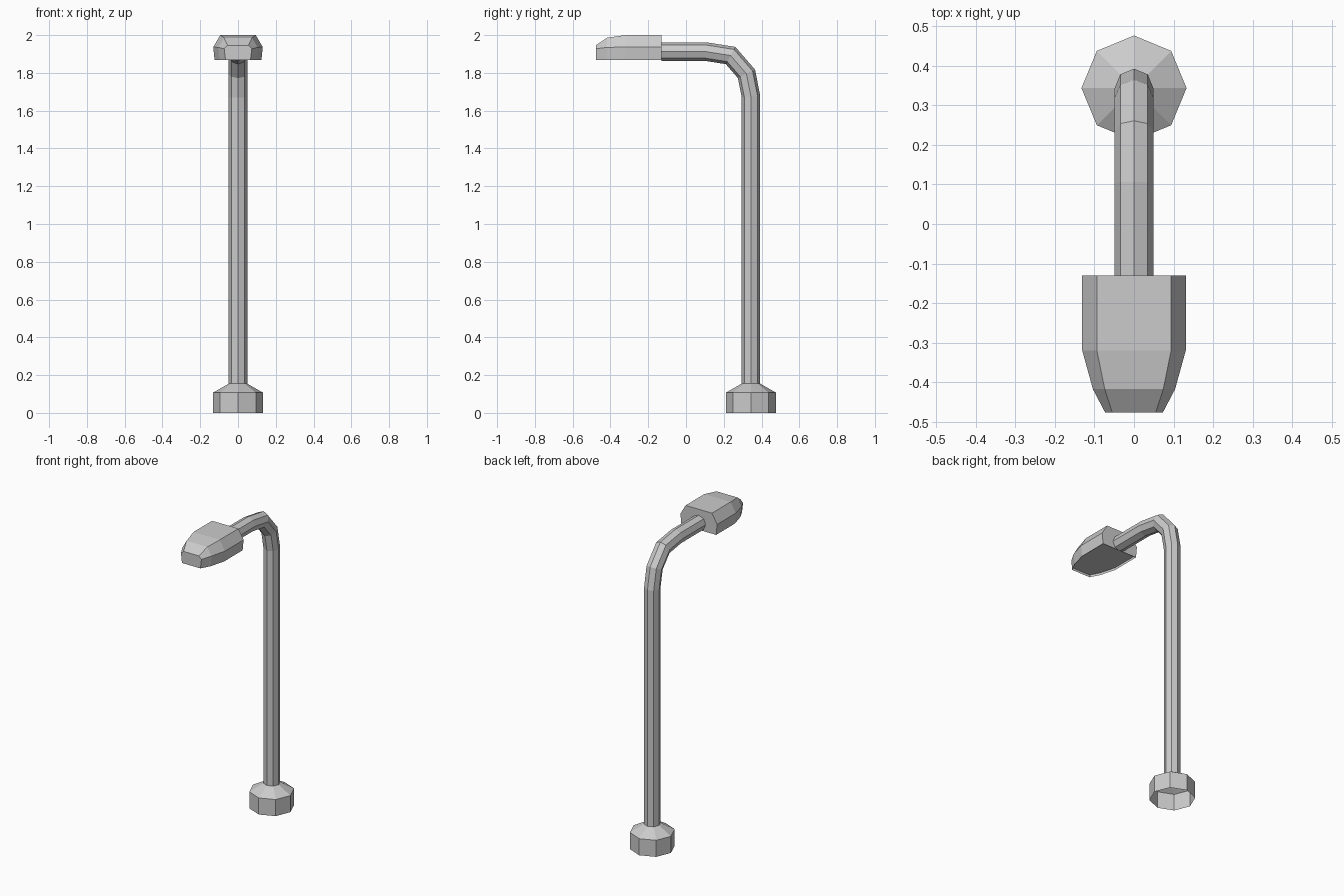
import bpy, math
from mathutils import Vector

if "Cube" in bpy.data.objects:
    bpy.data.objects.remove(bpy.data.objects["Cube"])


def make(name, verts, faces):
    me = bpy.data.meshes.new(name)
    me.from_pydata([tuple(v) for v in verts], [], faces)
    me.update()
    ob = bpy.data.objects.new(name, me)
    bpy.context.collection.objects.link(ob)
    return ob


def loft(rings, closed=True):
    """Join equal-sized rings of points with quads."""
    n = len(rings[0])
    verts = [p for r in rings for p in r]
    faces = []
    for k in range(len(rings) - 1):
        for i in range(n if closed else n - 1):
            j = (i + 1) % n
            faces.append((k * n + i, k * n + j, (k + 1) * n + j, (k + 1) * n + i))
    return verts, faces


ANG = [i * math.pi / 4 for i in range(8)]
YC = 0.344          # pole axis
R = 0.049           # pole radius

# Base: octagonal foot, open underneath, tapering into the pole
base = [[(r * math.cos(a), YC + r * math.sin(a), z) for a in ANG]
        for r, z in [(0.133, 0), (0.133, 0.107), (R, 0.155)]]
make("base", *loft(base))

# Pole and arm: octagon swept along a bent path with mitred corners
path = [Vector((0, y, z)) for y, z in
        [(YC, 0.155), (YC, 1.674), (0.32, 1.795), (0.236, 1.892),
         (0.103, 1.913), (-0.13, 1.913)]]
rings = []
for i, p in enumerate(path):
    d_in = (p - path[max(i - 1, 0)]).normalized() if i else Vector((0, 0, 1))
    d_out = (path[i + 1] - p).normalized() if i < len(path) - 1 else d_in
    t = (d_in + d_out).normalized()
    side = Vector((0, t.z, -t.y)) / t.dot(d_in)
    rings.append([p + Vector((R * math.cos(a), 0, 0)) + side * R * math.sin(a)
                  for a in ANG])
make("pole_and_arm", *loft(rings))

# Lamp head: (y, bottom half-width, middle half-width, top half-width, top z, middle z)
ZB, LIP = 1.868, 0.015
sections = [(-0.477, 0.066, 0.073, 0.055, 1.946, 1.928),
            (-0.418, 0.097, 0.104, 0.074, 1.986, 1.935),
            (-0.320, 0.124, 0.131, 0.094, 2.0, 1.937),
            (-0.130, 0.124, 0.131, 0.094, 2.0, 1.937)]
hull = [[(-b, y, ZB), (-m, y, zm), (-t, y, zt), (t, y, zt), (m, y, zm), (b, y, ZB)]
        for y, b, m, t, zt, zm in sections]
verts, faces = loft(hull, closed=False)
faces = [f[::-1] for f in faces]
faces += [(5, 4, 3, 2, 1, 0)[::-1], tuple(18 + i for i in range(6))[::-1]]
faces[-2] = faces[-2][::-1]
faces[-1] = faces[-1][::-1]
head = make("lamp_head", verts, faces)

# Lens: flat panel slightly recessed inside the rim of the head
outline = [(-b, y) for y, b, *_ in sections] + [(b, y) for y, b, *_ in sections[::-1]]
make("lens_panel", [(x, y, ZB + LIP) for x, y in outline], [tuple(range(8))])

# Consistent outward normals
import bmesh
for ob in bpy.data.objects:
    bm = bmesh.new()
    bm.from_mesh(ob.data)
    if ob.name == "lens_panel":
        for f in bm.faces:
            f.normal_update()
            if f.normal.z > 0:
                f.normal_flip()
    else:
        bmesh.ops.recalc_face_normals(bm, faces=bm.faces)
    bm.to_mesh(ob.data)
    bm.free()
